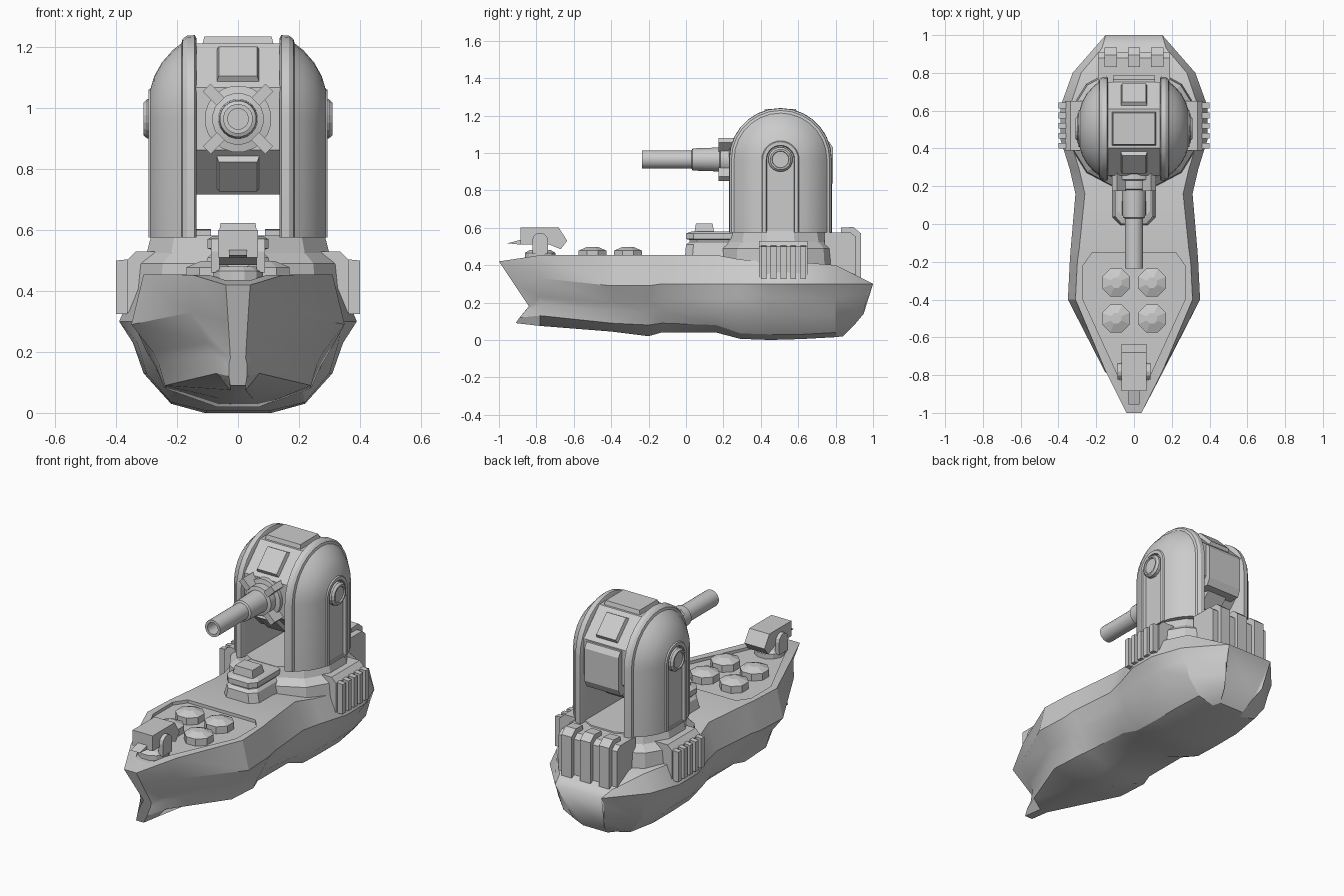
import bpy, bmesh
from math import sin, cos, pi, radians
from mathutils import Matrix, Vector

if "Cube" in bpy.data.objects:
    bpy.data.objects.remove(bpy.data.objects["Cube"])


def add(name, bm, smooth=None):
    bmesh.ops.recalc_face_normals(bm, faces=bm.faces[:])
    me = bpy.data.meshes.new(name)
    bm.to_mesh(me)
    bm.free()
    ob = bpy.data.objects.new(name, me)
    bpy.context.collection.objects.link(ob)
    if smooth:
        bpy.ops.object.select_all(action='DESELECT')
        ob.select_set(True)
        bpy.context.view_layer.objects.active = ob
        bpy.ops.object.shade_smooth_by_angle(angle=radians(smooth))
    return ob


def loft(name, rings, smooth=None):
    bm = bmesh.new()
    vs = [[bm.verts.new(p) for p in r] for r in rings]
    n = len(rings[0])
    for a, b in zip(vs, vs[1:]):
        for i in range(n):
            bm.faces.new((a[i], a[(i + 1) % n], b[(i + 1) % n], b[i]))
    bm.faces.new(vs[0])
    bm.faces.new(vs[-1])
    return add(name, bm, smooth)


def box(name, x0, x1, y0, y1, z0, z1, taper=0.0):
    def ring(z, t):
        return [(x0 + t, y0 + t, z), (x1 - t, y0 + t, z), (x1 - t, y1 - t, z), (x0 + t, y1 - t, z)]
    return loft(name, [ring(z0, 0), ring(z1, taper)])


def side_prism(name, prof, x0, x1):
    return loft(name, [[(x, y, z) for y, z in prof] for x in (x0, x1)])


def turned(name, prof, n, origin, axis='Z', sy=1.0, smooth=None):
    # prof: (radius, distance along axis)
    rot = {'Z': Matrix(), 'Y': Matrix.Rotation(-pi / 2, 4, 'X'), 'X': Matrix.Rotation(pi / 2, 4, 'Y')}[axis]
    return loft(name, [[Vector(origin) + rot @ Vector((r * cos((i + .5) * 2 * pi / n),
                sy * r * sin((i + .5) * 2 * pi / n), h)) for i in range(n)] for r, h in prof], smooth)


# Hull: y, then half-section x,z from deck edge down to keel
stations = [
    (-1.0, .04, .42, .032, .30, .025, .18, .03, .16, .03, .12, .025, .09),
    (-.78, .15, .453, .155, .33, .10, .23, .08, .19, .07, .13, .025, .075),
    (-.4, .31, .455, .35, .29, .28, .20, .26, .16, .24, .09, .05, .045),
    (-.2, .30, .455, .34, .29, .30, .20, .27, .15, .24, .08, .07, .02),
    (-.13, .29, .455, .335, .30, .29, .22, .26, .16, .22, .09, .09, .04),
    (.16, .26, .455, .31, .30, .29, .22, .27, .14, .21, .08, .10, .04),
    (.29, .29, .43, .34, .30, .33, .23, .30, .13, .22, .035, .10, .006),
    (.45, .34, .42, .39, .30, .345, .23, .31, .13, .22, .03, .11, 0),
    (.62, .34, .415, .39, .30, .345, .23, .31, .13, .22, .03, .11, .005),
    (.80, .28, .40, .325, .30, .30, .23, .27, .13, .20, .04, .10, .015),
    (1.0, .17, .33, .15, .30, .15, .25, .13, .14, .10, .08, .08, .02),
]
rake = {0: (0, .08, .16, .145, .11, .09), 10: (-.07, 0, -.03, -.05, -.10, -.16)}
rings = []
for i, s in enumerate(stations):
    dy = rake.get(i, (0,) * 6)
    half = [(s[1 + 2 * k], s[0] + dy[k], s[2 + 2 * k]) for k in range(6)]
    rings.append(half + [(-x, y, z) for x, y, z in reversed(half)])
hull = loft("hull", rings, 25)

# Sunken foredeck
well = [(.04, -.9), (.27, -.4), (.27, -.22), (.22, -.15)]
well += [(-x, y) for x, y in reversed(well)]
cutter = loft("well_cutter", [[(x, y, z) for x, y in well] for z in (.437, .6)])
cutter.hide_render = True
mod = hull.modifiers.new("well", 'BOOLEAN')
mod.operation, mod.object, mod.solver = 'DIFFERENCE', cutter, 'EXACT'
bpy.context.view_layer.objects.active = hull
bpy.ops.object.modifier_apply(modifier="well")
bpy.data.objects.remove(cutter)

# Foredeck hatches
for sx in (-1, 1):
    for y in (-.31, -.5):
        turned("deck_hatch", [(.08, .43), (.08, .478), (.03, .498)], 8, (sx * .095, y, 0))

# Bow gun
turned("bow_gun_base", [(.085, .43), (.085, .465), (.06, .48)], 12, (0, -.78, 0))
side_prism("bow_gun_head", [(-.885, .6), (-.68, .6), (-.635, .53), (-.67, .485), (-.73, .51), (-.885, .51)], -.065, .065)
side_prism("bow_gun_spike", [(-.955, .517), (-.885, .535), (-.885, .51)], -.03, .03)
for sx in (-1, 1):
    arch = [(-.82, .46), (-.74, .46)] + [(-.78 + .043 * cos(a * pi / 6), .53 + .043 * sin(a * pi / 6)) for a in range(7)]
    side_prism("bow_gun_bracket", arch, sx * .06, sx * .088)

# Bridge in front of the turret
def bridge_ring(w, y, z):
    return [(-w, .3, z), (-w, y + .04, z), (-w * .65, y, z), (w * .65, y, z), (w, y + .04, z), (w, .3, z)]
loft("bridge", [bridge_ring(*p) for p in ((.115, -.005, .45), (.1, 0, .51), (.085, .02, .525), (.085, .02, .535),
                                         (.1, 0, .54), (.1, 0, .57), (.085, .03, .58))])
box("bridge_roof", -.065, .065, .045, .15, .575, .624, .008)

# Turret pedestal
turned("pedestal", [(.36, .38), (.35, .49), (.31, .525), (.295, .582)], 12, (0, .505, 0), sy=.93)

# Turret cheeks: stacked arches from the inner flange outward to the recessed panel
CY, CZ = .505, .965
def arch_ring(x, r):
    return [(x, CY + r, .575)] + [(x, CY + r * cos(a * pi / 14), CZ + r * sin(a * pi / 14)) for a in range(15)] + [(x, CY - r, .575)]
cheek = [(.137, .265), (.142, .275), (.168, .273), (.182, .262), (.186, .248), (.215, .225), (.25, .185), (.275, .14), (.287, .1),
         (.294, .095), (.294, .076), (.278, .072)]
for sx in (-1, 1):
    loft("turret_cheek", [arch_ring(sx * x, r) for x, r in cheek], 28)
    turned("cheek_boss", [(.066, sx * .26), (.066, sx * .298), (.055, sx * .31), (.046, sx * .31), (.044, sx * .302)],
           16, (0, CY, CZ), 'X')

# Gun cradle: octagonal drum with armour plates on its flats
turned("gun_cradle", [(.268, -.14), (.268, .14)], 8, (0, CY, CZ), 'X')
for k in (1, 3, 5, 7):
    ob = box("cradle_plate", -.075, .075, -.08, .08, .23, .268, .012)
    ob.data.transform(Matrix.Translation((0, CY, CZ)) @ Matrix.Rotation(k * pi / 4, 4, 'X'))
box("cradle_top", -.122, .122, .41, .60, 1.19, 1.236, .012)
side_prism("cradle_rear_box", [(.7, 1.06), (.765, 1.06), (.785, 1.03), (.785, .84), (.765, .8), (.7, .8)], -.11, .11)

# Main gun
turned("gun_barrel", [(.11, .27), (.11, .235), (.085, .23), (.085, .185), (.065, .18), (.06, .035), (.049, .03),
                      (.049, -.235), (.034, -.235), (.034, -.12)], 20, (0, 0, CZ), 'Y', smooth=30)
for k in range(4):
    ob = box("barrel_clamp", .08, .145, .175, .28, -.018, .018)
    ob.data.transform(Matrix.Translation((0, 0, CZ)) @ Matrix.Rotation(pi / 4 + k * pi / 2, 4, 'Y'))

# Side vents
for sx in (-1, 1):
    loft("vent_body", [[(sx * x, y, z) for x, z in ((.24, .33), (.365, .33), (.365, .5), (.335, .53), (.24, .53))] for y in (.39, .65)])
    for i in range(5):
        y = .4 + i * .053
        loft("vent_fin", [[(sx * x, yy, z) for x, z in ((.35, .325), (.4, .325), (.4, .5), (.35, .505))] for yy in (y, y + .03)])

# Stern exhaust block
side_prism("stern_block", [(.74, .33), (.91, .33), (.91, .55), (.88, .575), (.74, .575)], -.19, .19)
for x in (-.122, 0, .122):
    side_prism("stern_fin", [(.83, .33), (.935, .33), (.935, .57), (.895, .604), (.83, .6)], x - .033, x + .033)
